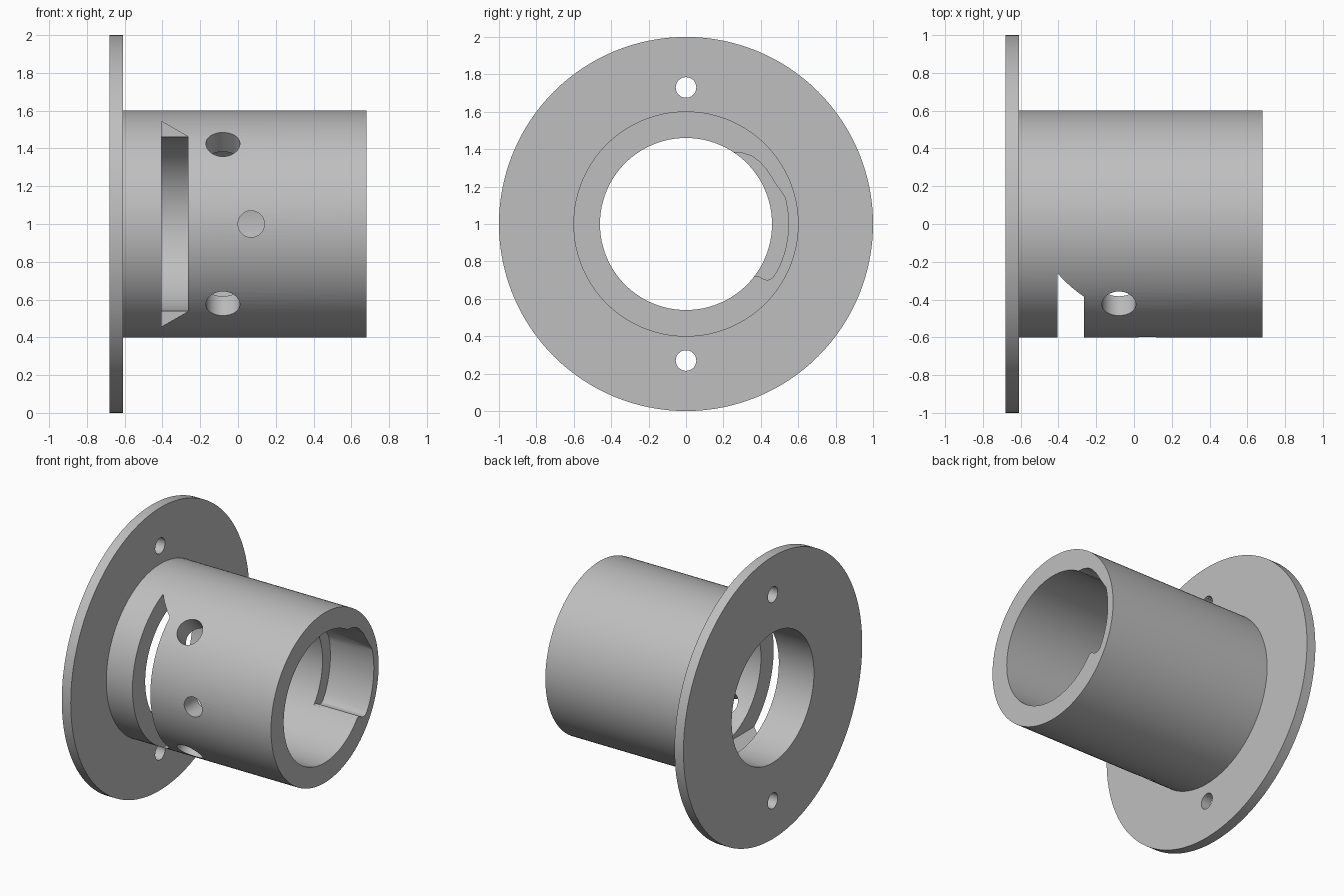
import bpy, bmesh, math
from mathutils import Vector, Matrix

cube = bpy.data.objects.get("Cube")
if cube:
    bpy.data.objects.remove(cube, do_unlink=True)

AXIS_Z = 1.0
SEGMENTS = 128

grey = bpy.data.materials.new("grey metal")
grey.use_nodes = True
colour = (0.52, 0.52, 0.52, 1)
grey.diffuse_color = colour
grey.node_tree.nodes["Principled BSDF"].inputs["Base Color"].default_value = colour


def finish(name, bm):
    bmesh.ops.recalc_face_normals(bm, faces=bm.faces)
    mesh = bpy.data.meshes.new(name)
    bm.to_mesh(mesh)
    bm.free()
    mesh.materials.append(grey)
    obj = bpy.data.objects.new(name, mesh)
    bpy.context.collection.objects.link(obj)
    return obj


def lathe(name, profile):
    """Revolve a closed (x, radius) profile about the sleeve axis."""
    bm = bmesh.new()
    rings = []
    for i in range(SEGMENTS):
        a = 2 * math.pi * i / SEGMENTS
        rings.append([bm.verts.new((x, r * math.cos(a), AXIS_Z + r * math.sin(a)))
                      for x, r in profile])
    n = len(profile)
    for i, ring in enumerate(rings):
        nxt = rings[(i + 1) % SEGMENTS]
        for j in range(n):
            k = (j + 1) % n
            bm.faces.new((ring[j], ring[k], nxt[k], nxt[j]))
    return finish(name, bm)


def prism(name, points, offset):
    """Extrude a closed loop of points along an offset."""
    bm = bmesh.new()
    face = bm.faces.new([bm.verts.new(p) for p in points])
    moved = bmesh.ops.extrude_face_region(bm, geom=[face])["geom"]
    verts = [v for v in moved if isinstance(v, bmesh.types.BMVert)]
    bmesh.ops.translate(bm, verts=verts, vec=offset)
    if not any(len(e.link_faces) == 1 for e in bm.edges):
        return finish(name, bm)
    bm.faces.new([v for v in face.verts])
    return finish(name, bm)


def drill(name, centre, direction, radius, depth):
    bm = bmesh.new()
    turn = direction.to_track_quat('Z', 'Y').to_matrix().to_4x4()
    bmesh.ops.create_cone(bm, cap_ends=True, segments=48, radius1=radius, radius2=radius,
                          depth=depth, matrix=Matrix.Translation(centre) @ turn)
    return finish(name, bm)


# Flange and sleeve turned as one piece
sleeve = lathe("flanged_sleeve", [(-0.68, 0.46), (-0.68, 1), (-0.61, 1),
                                  (-0.61, 0.602), (0.68, 0.602), (0.68, 0.46)])
cutters = []

# Bolt holes through the flange
for side in (-1, 1):
    cutters.append(drill("bolt_hole", Vector((-0.645, 0, AXIS_Z + side * 0.73)),
                         Vector((1, 0, 0)), 0.055, 0.3))

# Radial holes in the front wall: two large, one small
for angle, x, radius in ((45, -0.08, 0.09), (-45, -0.08, 0.09), (0, 0.07, 0.07)):
    a = math.radians(angle)
    out = Vector((0, -math.cos(a), math.sin(a)))
    cutters.append(drill("radial_hole", Vector((x, 0, AXIS_Z)) + out * 0.5, out, radius, 0.6))

# Tapered window cut from the centre plane to the front
window = [(-0.405, -0.543), (-0.265, -0.463), (-0.265, 0.463), (-0.405, 0.543)]
cutters.append(prism("window_cutter", [(x, -0.002, AXIS_Z + z) for x, z in window],
                     (0, -0.9, 0)))

# Rounded relief in the back of the bore, open at the end
relief = [(0.2, 0.3), (0.25, 0.384), (0.30, 0.38), (0.35, 0.364), (0.39, 0.336),
          (0.43, 0.292), (0.475, 0.222)]
relief += [(0.548 * math.cos(math.radians(a)), 0.548 * math.sin(math.radians(a)))
           for a in range(15, -28, -3)]
relief += [(0.468, -0.281), (0.452, -0.296), (0.433, -0.3), (0.413, -0.294),
           (0.39, -0.28), (0.375, -0.278), (0.355, -0.285), (0.3, -0.25)]
cutters.append(prism("relief_cutter", [(0.34, y, AXIS_Z + z) for y, z in relief],
                     (0.5, 0, 0)))

# Cut the sleeve, then discard the cutters
for cutter in cutters:
    cutter.hide_render = True
    mod = sleeve.modifiers.new(cutter.name, 'BOOLEAN')
    mod.operation = 'DIFFERENCE'
    mod.solver = 'EXACT'
    mod.object = cutter
bpy.ops.object.select_all(action='DESELECT')
bpy.context.view_layer.objects.active = sleeve
sleeve.select_set(True)
for mod in list(sleeve.modifiers):
    bpy.ops.object.modifier_apply(modifier=mod.name)
for cutter in cutters:
    bpy.data.objects.remove(cutter, do_unlink=True)

bpy.ops.object.shade_smooth_by_angle(angle=math.radians(30))
